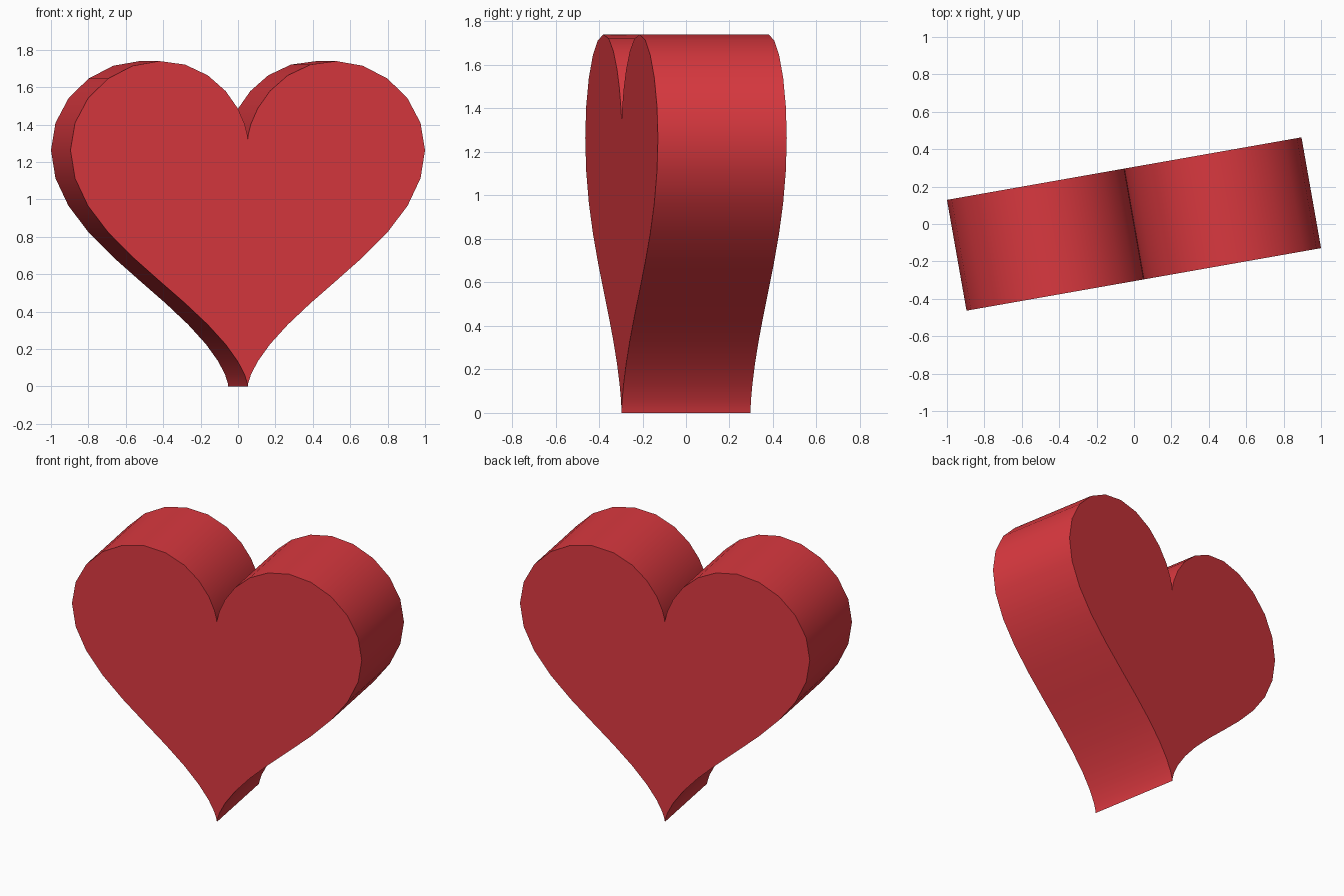
import bpy
import bmesh
import math

if "Cube" in bpy.data.objects:
    bpy.data.objects.remove(bpy.data.objects["Cube"])

SCALE = 0.06015      # size of one curve unit
STEPS = 48           # points around the outline
DEPTH = 10 * SCALE   # thickness of the heart
TURN = math.radians(10)

# Red material
red = bpy.data.materials.new("red")
red.diffuse_color = (0.70, 0.04, 0.05, 1)
red.use_nodes = True
red.node_tree.nodes["Principled BSDF"].inputs["Base Color"].default_value = red.diffuse_color


def heart_point(t):
    """Point on the classic heart curve, with its tip at z = 0."""
    x = 16 * math.sin(t) ** 3
    z = 13 * math.cos(t) - 5 * math.cos(2 * t) - 2 * math.cos(3 * t) - math.cos(4 * t)
    return x * SCALE, (z + 17) * SCALE


# Heart outline, filled and extruded from front to back
bm = bmesh.new()
outline = [heart_point(2 * math.pi * i / STEPS) for i in range(STEPS)]
front = bm.faces.new([bm.verts.new((x, -DEPTH / 2, z)) for x, z in outline])
extruded = bmesh.ops.extrude_face_region(bm, geom=[front], use_keep_orig=True)
back_verts = [g for g in extruded["geom"] if isinstance(g, bmesh.types.BMVert)]
bmesh.ops.translate(bm, verts=back_verts, vec=(0, DEPTH, 0))
bmesh.ops.recalc_face_normals(bm, faces=bm.faces)

mesh = bpy.data.meshes.new("heart")
bm.to_mesh(mesh)
bm.free()
heart = bpy.data.objects.new("heart", mesh)
heart.rotation_euler.z = TURN
mesh.materials.append(red)
bpy.context.collection.objects.link(heart)

# Smooth rim, sharp borders, tip and notch
bpy.context.view_layer.objects.active = heart
heart.select_set(True)
bpy.ops.object.shade_smooth_by_angle(angle=math.radians(30))
